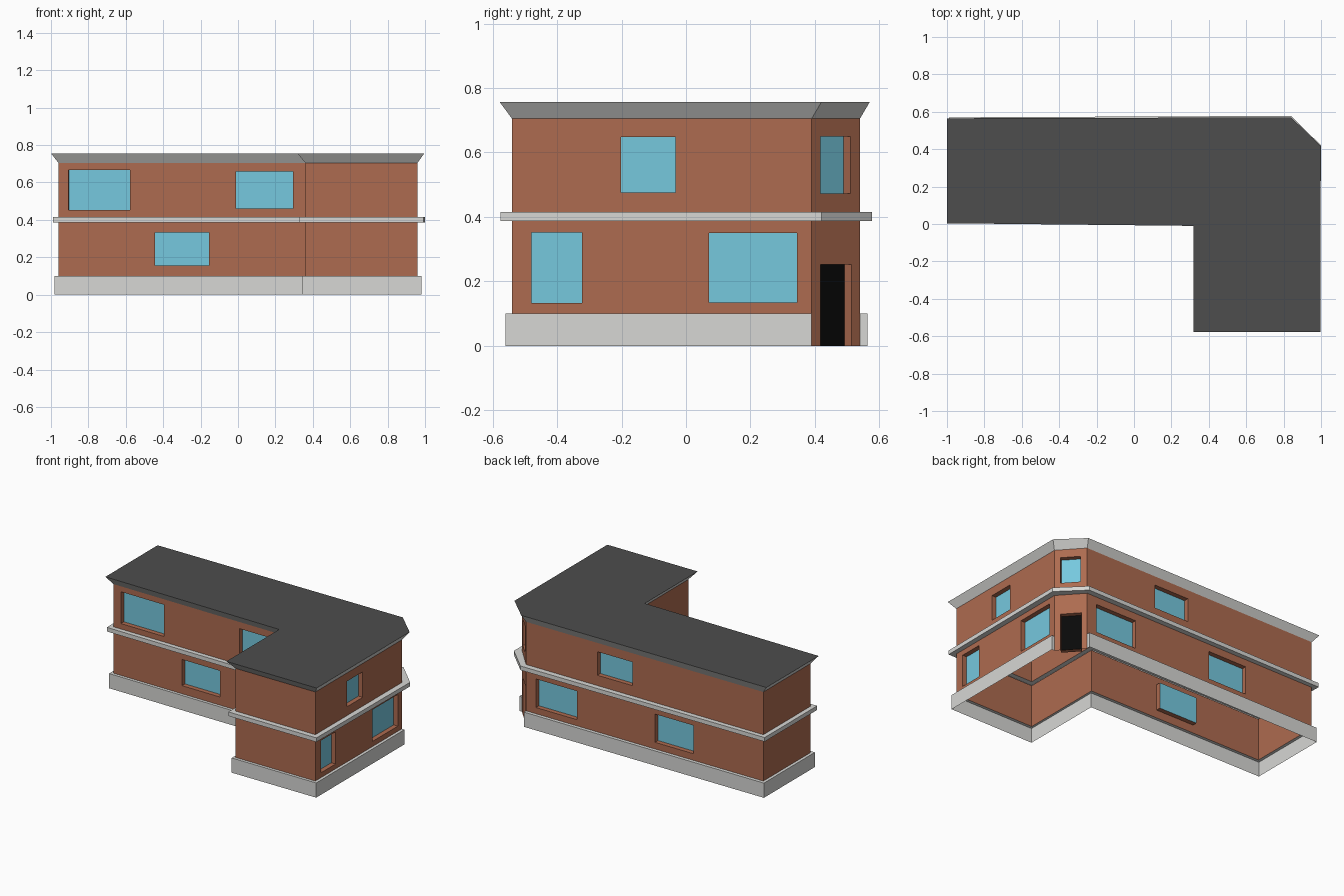
import bpy
from mathutils import Vector

if "Cube" in bpy.data.objects:
    bpy.data.objects.remove(bpy.data.objects["Cube"])


def material(name, rgb):
    m = bpy.data.materials.new(name)
    m.diffuse_color = (*rgb, 1)
    m.use_nodes = True
    m.node_tree.nodes["Principled BSDF"].inputs["Base Color"].default_value = m.diffuse_color
    return m


BRICK = material("brick", (0.42, 0.147, 0.08))
GLASS = material("window blue", (0.18, 0.58, 0.73))
STONE = material("light grey", (0.68, 0.68, 0.66))
DARK = material("roof grey", (0.075, 0.075, 0.075))
BLACK = material("door black", (0.003, 0.003, 0.003))

# Outlines, anticlockwise, starting at the back end of the cut corner
WALL = [(.825, .54), (-.96, .54), (-.96, .035), (.36, .025), (.36, -.54), (.96, -.54), (.96, .39)]
BASE = [(.825, .563), (-.98, .563), (-.98, .015), (.345, .005), (.345, -.56), (.98, -.56), (.98, .39)]
BAND = [(.84, .578), (-.99, .57), (-.99, .005), (.33, -.005), (.33, -.575), (.992, -.575), (1.0, .42)]
ROOF = [(.84, .57), (-1, .565), (-1, .004), (.317, -.01), (.317, -.578), (.996, -.578), (.996, .42)]
Z_BASE, Z_BAND0, Z_BAND1, Z_EAVE, Z_TOP = .1, .387, .415, .705, .756
DEPTH = .032


def mesh_object(name, quads, mat):
    verts, index, faces = [], {}, []
    for q in quads:
        f = []
        for p in q:
            key = tuple(round(c, 5) for c in p)
            if key not in index:
                index[key] = len(verts)
                verts.append(key)
            f.append(index[key])
        faces.append(f)
    me = bpy.data.meshes.new(name)
    me.from_pydata(verts, [], faces)
    me.materials.append(mat)
    ob = bpy.data.objects.new(name, me)
    bpy.context.collection.objects.link(ob)
    return ob


def loft(rings, closed=True):
    """Quads joining successive (outline, height) rings, bottom to top."""
    quads = []
    for (a, za), (b, zb) in zip(rings, rings[1:]):
        n = len(a)
        for i in range(n if closed else n - 1):
            j = (i + 1) % n
            quads.append([(*a[i], za), (*a[j], za), (*b[j], zb), (*b[i], zb)])
    return quads


def facade(p0, p1, z0, z1, openings, axis):
    """Wall rectangle with recessed openings (from, to, bottom, top) along an axis."""
    a, b = Vector((*p0, 0)), Vector((*p1, 0))
    d = (b - a).normalized()
    inward = Vector((-d.y, d.x, 0)) * DEPTH

    def t(v):
        return (v - a[axis]) / (b[axis] - a[axis])

    def pt(u, z, inn=0):
        return tuple(a.lerp(b, u) + inward * inn + Vector((0, 0, z)))

    holes = [(*sorted((t(o[0]), t(o[1]))), o[2], o[3]) for o in openings]
    us = sorted({0.0, 1.0, *[v for h in holes for v in h[:2]]})
    zs = sorted({z0, z1, *[v for h in holes for v in h[2:]]})
    walls, panes = [], []
    for u, v in zip(us, us[1:]):
        for y, z in zip(zs, zs[1:]):
            cu, cz = (u + v) / 2, (y + z) / 2
            if not any(h[0] < cu < h[1] and h[2] < cz < h[3] for h in holes):
                walls.append([pt(u, y), pt(v, y), pt(v, z), pt(u, z)])
    for u, v, y, z in holes:
        loop = [(u, y), (v, y), (v, z), (u, z)]
        for p, q in zip(loop, loop[1:] + loop[:1]):
            walls.append([pt(*p), pt(*q), pt(*q, 1), pt(*p, 1)])
        panes.append([pt(*p, 1) for p in loop])
    return walls, panes


# Openings by wall side number: lower storey, upper storey
LOWER = {0: [(.75, .44, .142, .336), (-.145, -.435, .145, .337)],
         2: [(-.443, -.155, .155, .333)],
         5: [(-.48, -.323, .133, .352), (.072, .345, .135, .35)],
         6: [(.418, .513, 0, .253)]}
UPPER = {0: [(.288, .025, .485, .645)],
         2: [(-.905, -.578, .452, .668), (-.01, .295, .462, .66)],
         5: [(-.202, -.032, .475, .648)],
         6: [(.418, .51, .472, .65)]}

# Brick walls with windows; the cut corner reaches the ground and holds the door
brick, glass, door = [], [], []
for i, p in enumerate(WALL):
    q = WALL[(i + 1) % 7]
    axis = 0 if abs(q[0] - p[0]) > abs(q[1] - p[1]) else 1
    w, panes = facade(p, q, 0 if i == 6 else Z_BASE, Z_BAND0, LOWER.get(i, []), axis)
    brick += w
    (door if i == 6 else glass).extend(panes)
    w, panes = facade(p, q, Z_BAND1, Z_EAVE, UPPER.get(i, []), axis)
    brick += w
    glass += panes
mesh_object("brick_walls", brick, BRICK)
mesh_object("window_panes", glass, GLASS)
mesh_object("door", door, BLACK)

# Stone base, open at the cut corner, with closed ends
base = loft([(BASE, 0), (BASE, Z_BASE), (WALL, Z_BASE)], closed=False)
for k in (0, 6):
    base.append([(*WALL[k], 0), (*BASE[k], 0), (*BASE[k], Z_BASE), (*WALL[k], Z_BASE)])
mesh_object("stone_base", base, STONE)

# Band between the storeys
mesh_object("storey_band", loft([(WALL, Z_BAND0), (BAND, Z_BAND0), (BAND, Z_BAND1), (WALL, Z_BAND1)]), STONE)

# Flared eaves and flat roof
mesh_object("eaves", loft([(WALL, Z_EAVE), (ROOF, Z_TOP)]), STONE)
mesh_object("flat_roof", [[(*p, Z_TOP) for p in ROOF]], DARK)
